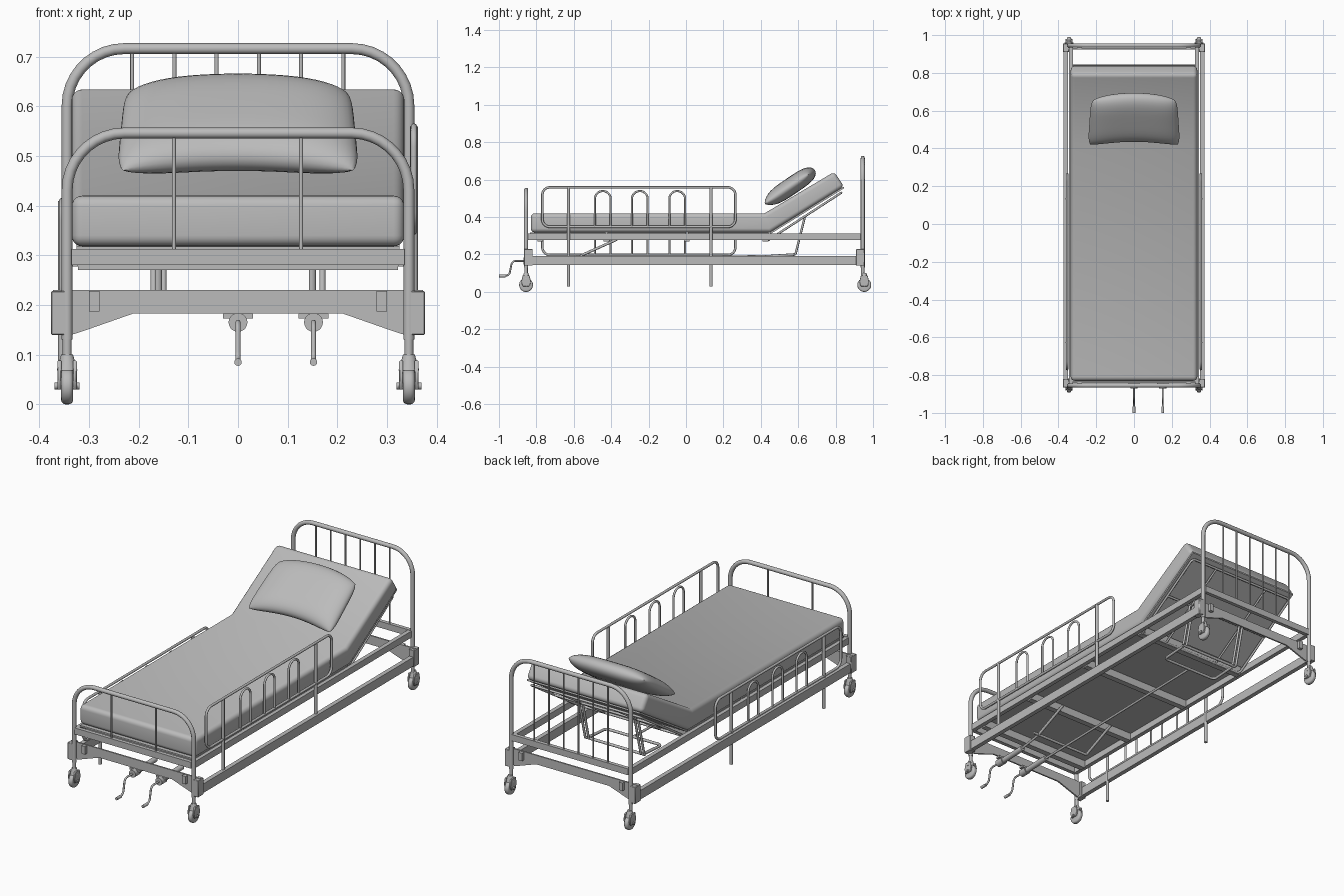
import bpy
import bmesh
import math
from mathutils import Vector, Matrix
from mathutils.geometry import interpolate_bezier

if "Cube" in bpy.data.objects:
    bpy.data.objects.remove(bpy.data.objects["Cube"])

grey = bpy.data.materials.new("plain_grey")
grey.use_nodes = True
grey.diffuse_color = (0.5, 0.5, 0.5, 1)
grey.node_tree.nodes["Principled BSDF"].inputs["Base Color"].default_value = (0.5, 0.5, 0.5, 1)


def finish(obj):
    obj.data.materials.clear()
    obj.data.materials.append(grey)
    bpy.ops.object.select_all(action='DESELECT')
    bpy.context.view_layer.objects.active = obj
    obj.select_set(True)
    if obj.type == 'CURVE':
        bpy.ops.object.convert(target='MESH')
    bpy.ops.object.shade_smooth_by_angle(angle=math.radians(40))


def from_bmesh(name, bm):
    bmesh.ops.recalc_face_normals(bm, faces=bm.faces)
    mesh = bpy.data.meshes.new(name)
    bm.to_mesh(mesh)
    bm.free()
    obj = bpy.data.objects.new(name, mesh)
    bpy.context.collection.objects.link(obj)
    finish(obj)
    return obj


def prism(name, profile, axis, low, high, bevel=0.0, segments=1):
    """Extrude a profile along x (profile is y, z) or along y (profile is x, z)."""
    bm = bmesh.new()
    place = (lambda a, b: (low, a, b)) if axis == 'x' else (lambda a, b: (a, low, b))
    face = bm.faces.new([bm.verts.new(place(a, b)) for a, b in profile])
    new = bmesh.ops.extrude_face_region(bm, geom=[face])["geom"]
    move = Vector((high - low, 0, 0)) if axis == 'x' else Vector((0, high - low, 0))
    bmesh.ops.translate(bm, vec=move, verts=[v for v in new if isinstance(v, bmesh.types.BMVert)])
    if bevel:
        bmesh.ops.recalc_face_normals(bm, faces=bm.faces)
        edges = [e for e in bm.edges if e.calc_face_angle(0) > 0.9]
        bmesh.ops.bevel(bm, geom=edges, offset=bevel, segments=segments, profile=0.5, affect='EDGES')
    return from_bmesh(name, bm)


def box(name, x, y, z, bevel=0.0):
    return prism(name, [(y[0], z[0]), (y[1], z[0]), (y[1], z[1]), (y[0], z[1])], 'x', x[0], x[1], bevel)


def rod(name, start, end, r1, r2=None, sides=20):
    start, end = Vector(start), Vector(end)
    d = end - start
    turn = Matrix.Translation((start + end) / 2) @ d.to_track_quat('Z', 'Y').to_matrix().to_4x4()
    bm = bmesh.new()
    bmesh.ops.create_cone(bm, cap_ends=True, segments=sides, radius1=r1,
                          radius2=r1 if r2 is None else r2, depth=d.length, matrix=turn)
    return from_bmesh(name, bm)


def tube(name, points, radius, fillet=0.0, closed=False):
    """Round tube along a path whose corners are rounded off."""
    pts = [Vector(p) for p in points]
    path = []
    for i, p in enumerate(pts):
        if not fillet or (not closed and i in (0, len(pts) - 1)):
            path.append(p)
            continue
        a = p + (pts[i - 1] - p).normalized() * fillet
        b = p + (pts[(i + 1) % len(pts)] - p).normalized() * fillet
        path += interpolate_bezier(a, a.lerp(p, 0.55), b.lerp(p, 0.55), b, 10)
    curve = bpy.data.curves.new(name, 'CURVE')
    curve.dimensions = '3D'
    curve.bevel_depth = radius
    curve.bevel_resolution = 4
    curve.use_fill_caps = True
    spline = curve.splines.new('POLY')
    spline.points.add(len(path) - 1)
    for sp, p in zip(spline.points, path):
        sp.co = (*p, 1)
    spline.use_cyclic_u = closed
    obj = bpy.data.objects.new(name, curve)
    bpy.context.collection.objects.link(obj)
    finish(obj)


# Mattress with raised back section
prism("mattress", [(-0.83, 0.318), (0.45, 0.318), (0.845, 0.563), (0.793, 0.642), (0.42, 0.42), (-0.83, 0.42)],
      'x', -0.335, 0.335, 0.022, 5)

# Pillow: two bulged sheets sharing a seam
bm = bmesh.new()
for side in (-1, 1):
    sheet = bmesh.ops.create_grid(bm, x_segments=28, y_segments=20, size=1)["verts"]
    for v in sheet:
        u, w = (math.sin(c * math.pi / 2) for c in v.co.xy)
        thick = 0.046 * math.sqrt(max(0, (1 - u ** 4) * (1 - w ** 4)))
        v.co = (u * (0.236 - 0.008 * w) * (1 - 0.05 * w ** 6),
                w * 0.15 * (1 - 0.06 * u ** 6) + 0.014 - 0.032 * u * u, side * thick)
bmesh.ops.remove_doubles(bm, verts=bm.verts, dist=0.0005)
bmesh.ops.transform(bm, verts=bm.verts, matrix=Matrix.Translation((0, 0.553, 0.56)) @ Matrix.Rotation(math.radians(34), 4, 'X'))
from_bmesh("pillow", bm)

# Foot and head ends: bent tube, slats, cross bar, lower plate
ends = [("foot", -0.855, 0.546, 0.115, (-0.129, 0.127), 1),
        ("head", 0.945, 0.716, 0.115, [-0.213 + 0.085 * i for i in range(6)], -1)]
for name, y, top, bend, slats, inward in ends:
    tube(name + "_end_tube", [(-0.344, y, 0.13), (-0.344, y, top), (0.344, y, top), (0.344, y, 0.13)], 0.011, bend)
    for x in slats:
        rod(name + "_slat", (x, y, 0.3), (x, y, top), 0.004, sides=12)
    box(name + "_cross_bar", (-0.335, 0.335), (y - 0.01, y + 0.01), (0.28, 0.313))
    half = [(0.372, 0.23), (0.372, 0.19), (0.335, 0.14), (0.31, 0.148), (0.21, 0.183)]
    y0, y1 = sorted((y + inward * 0.012, y + inward * 0.02))
    prism(name + "_lower_plate", half + [(-x, z) for x, z in reversed(half)], 'y', y0, y1)
    for s in (-1, 1):
        xs = sorted((s * 0.345, s * 0.376))
        box(name + "_corner_bracket", xs, sorted((y - inward * 0.01, y + inward * 0.035)), (0.14, 0.228), 0.002)
        xs = sorted((s * 0.279, s * 0.3))
        box(name + "_stop_block", xs, sorted((y - inward * 0.005, y + inward * 0.015)), (0.187, 0.228))

        # Caster with stem, hood, cheeks, axle and wheel
        x, wy, wz = s * 0.344, y + 0.008 * (y > 0), 0.037
        rod("caster_stem", (x, y, 0.09), (x, y, 0.135), 0.009)
        rod("caster_hood", (x, wy, 0.068), (x, wy, 0.1), 0.021, 0.012)
        for c in (-1, 1):
            cx = x + c * 0.0155
            prism("caster_cheek", [(wy - 0.018, 0.03), (wy + 0.018, 0.03), (wy + 0.026, 0.055),
                                   (wy + 0.018, 0.088), (wy - 0.018, 0.088), (wy - 0.026, 0.055)],
                  'x', cx - 0.004, cx + 0.004, 0.0015)
        rod("caster_axle", (x - 0.025, wy, wz), (x + 0.025, wy, wz), 0.007)
        bm = bmesh.new()
        bmesh.ops.create_cone(bm, cap_ends=True, segments=32, radius1=0.037, radius2=0.037, depth=0.024,
                              matrix=Matrix.Translation((x, wy, wz)) @ Matrix.Rotation(math.pi / 2, 4, 'Y'))
        rims = [e for e in bm.edges if e.calc_face_angle(0) > 1]
        bmesh.ops.bevel(bm, geom=rims, offset=0.009, segments=4, profile=0.5, affect='EDGES')
        from_bmesh("caster_wheel", bm)

# Long rails and guard rails, left guard raised and right guard lowered
for s, drop in ((1, 0), (-1, 0.15)):
    side = "left" if s > 0 else "right"
    box(side + "_lower_rail", sorted((s * 0.349, s * 0.372)), (-0.84, 0.95), (0.145, 0.192))
    box(side + "_upper_rail", sorted((s * 0.322, s * 0.344)), (-0.85, 0.945), (0.277, 0.311))
    x, low, high = s * 0.354, 0.348 - drop, 0.559 - drop
    tube(side + "_guard_loop", [(x, -0.768, low), (x, 0.264, low), (x, 0.264, high), (x, -0.768, high)],
         0.0065, 0.04, True)
    for y in (-0.445, -0.247, -0.047):
        tube(side + "_guard_arch", [(x, y - 0.042, low), (x, y - 0.042, high - 0.02),
                                    (x, y + 0.042, high - 0.02), (x, y + 0.042, low)], 0.0055, 0.041)
    for y in (-0.628, 0.134):
        rod(side + "_guard_post", (x, y, 0.18 - drop), (x, y, high), 0.008)

# Flat deck panels on cross bars
for y0, y1 in ((-0.835, -0.43), (-0.42, 0.0), (0.01, 0.44)):
    box("deck_panel", (-0.325, 0.325), (y0, y1), (0.31, 0.318))
for y in (-0.78, -0.425, 0.005, 0.425):
    box("deck_cross_bar", (-0.322, 0.322), (y - 0.015, y + 0.015), (0.27, 0.31))

# Raised back panel with its tube frame
prism("back_panel", [(0.45, 0.309), (0.845, 0.554), (0.843, 0.563), (0.448, 0.318)], 'x', -0.325, 0.325)
tube("back_frame", [(-0.315, 0.44, 0.277), (0.315, 0.44, 0.277), (0.315, 0.83, 0.53), (-0.315, 0.83, 0.53)],
     0.006, 0.02, True)
rod("back_frame_bar", (-0.315, 0.635, 0.403), (0.315, 0.635, 0.403), 0.006)
for x in (-0.16, 0.16):
    rod("back_frame_spine", (x, 0.44, 0.277), (x, 0.83, 0.53), 0.005)

# Lifting linkages under the deck
tube("back_lift_link", [(-0.16, 0.58, 0.2), (-0.16, 0.43, 0.19), (0.16, 0.43, 0.19), (0.16, 0.58, 0.2)], 0.007, 0.02)
rod("back_lift_bar", (-0.17, 0.58, 0.2), (0.17, 0.58, 0.2), 0.007)
for x in (-0.17, -0.15, 0.15, 0.17):
    rod("back_strut", (x, 0.585, 0.2), (x, 0.635, 0.4), 0.006)
rod("leg_lift_bar", (-0.16, -0.56, 0.195), (0.18, -0.56, 0.195), 0.007)
for x in (-0.16, 0.15):
    rod("leg_strut", (x, -0.56, 0.195), (x, -0.37, 0.28), 0.007)

# Cranks: mount, sleeve, drive rod and bent handle
for x, reach in ((0, 0.43), (0.152, -0.56)):
    box("crank_mount", (x - 0.03, x + 0.03), (-0.85, -0.825), (0.173, 0.183))
    rod("crank_hub", (x, -0.87, 0.165), (x, -0.825, 0.165), 0.019)
    rod("crank_sleeve", (x, -0.83, 0.165), (x, -0.68, 0.17), 0.014)
    rod("crank_drive_rod", (x, -0.7, 0.169), (x, reach, 0.192), 0.006)
    tube("crank_handle", [(x, -0.86, 0.165), (x, -0.93, 0.165), (x, -0.945, 0.088), (x, -0.998, 0.085)], 0.005, 0.018)
    rod("crank_grip", (x, -0.965, 0.085), (x, -1.0, 0.085), 0.0075)
